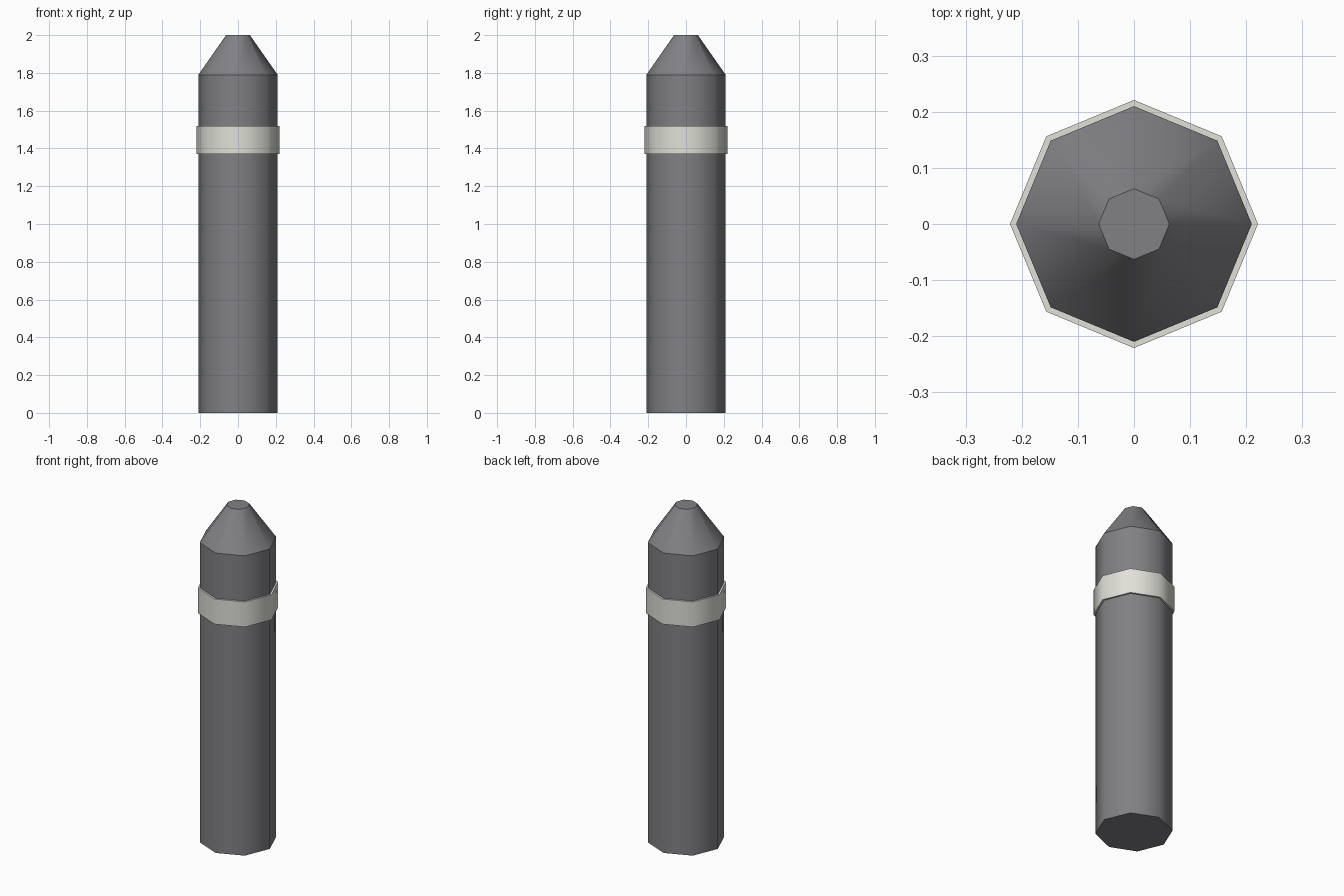
import bpy, bmesh
from math import cos, sin, pi

if "Cube" in bpy.data.objects:
    bpy.data.objects.remove(bpy.data.objects["Cube"])

SIDES = 8


def material(name, color):
    m = bpy.data.materials.new(name)
    m.diffuse_color = (*color, 1)
    m.use_nodes = True
    m.node_tree.nodes["Principled BSDF"].inputs["Base Color"].default_value = m.diffuse_color
    return m


def lathe(name, profile, mat, closed=False):
    """Turn (radius, height) points into an octagonal solid; cap it unless it is a closed ring."""
    bm = bmesh.new()
    rings = [[bm.verts.new((r * cos(2 * pi * i / SIDES), r * sin(2 * pi * i / SIDES), z))
              for i in range(SIDES)] for r, z in profile]
    pairs = list(zip(rings, rings[1:]))
    if closed:
        pairs.append((rings[-1], rings[0]))
    for a, b in pairs:
        for i in range(SIDES):
            j = (i + 1) % SIDES
            bm.faces.new((a[i], a[j], b[j], b[i])).smooth = True
    if not closed:
        bm.faces.new(rings[0][::-1])
        bm.faces.new(rings[-1])
    # Horizontal rims stay crisp, the sides blend around the post
    for ring in rings:
        for i in range(SIDES):
            bm.edges.get((ring[i], ring[(i + 1) % SIDES])).smooth = False
    bmesh.ops.recalc_face_normals(bm, faces=bm.faces)
    mesh = bpy.data.meshes.new(name)
    bm.to_mesh(mesh)
    bm.free()
    mesh.materials.append(mat)
    obj = bpy.data.objects.new(name, mesh)
    bpy.context.collection.objects.link(obj)
    return obj


# Post with tapered, flat-topped head
lathe("post", [(0.21, 0), (0.21, 1.79), (0.063, 2.0)],
      material("dark_grey", (0.22, 0.22, 0.235)))

# Pale band around the upper post
lathe("band", [(0.205, 1.37), (0.221, 1.37), (0.221, 1.52), (0.205, 1.52)],
      material("off_white", (0.75, 0.75, 0.69)), closed=True)
